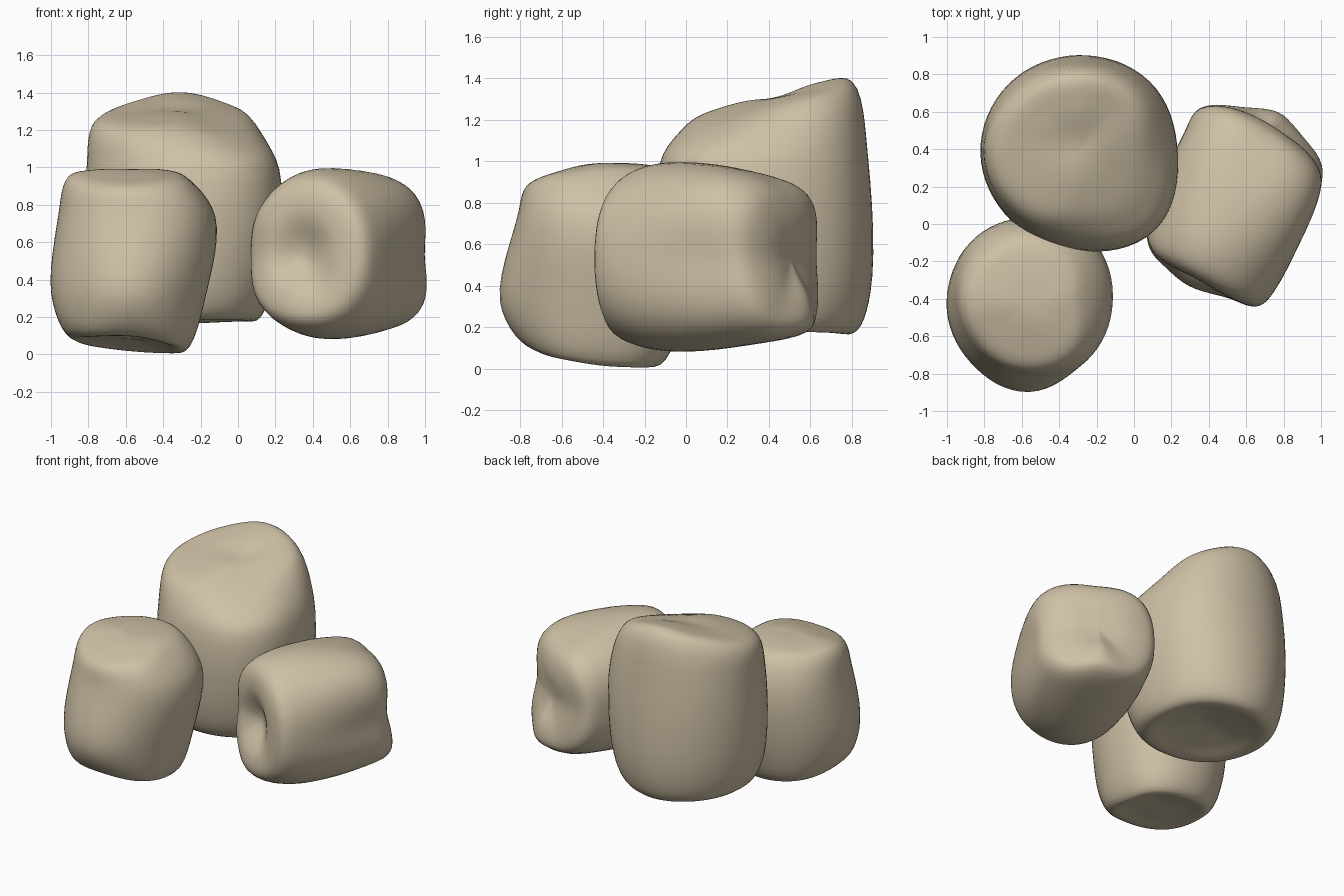
import bpy, bmesh, math
from mathutils import Vector, Matrix

if "Cube" in bpy.data.objects:
    bpy.data.objects.remove(bpy.data.objects["Cube"])

stone = bpy.data.materials.new("warm_tan_stone")
stone.diffuse_color = (0.62, 0.53, 0.38, 1)
stone.use_nodes = True
stone.node_tree.nodes["Principled BSDF"].inputs["Base Color"].default_value = stone.diffuse_color
N = 64      # points round each rock
STEPS = 6   # points between profile keys


def lerp(a, b, t):
    return a * (1 - t) + b * t


def periodic(vals, u):
    """Smooth closed curve through a list of numbers."""
    n = len(vals)
    i = int(u)
    t = u - i
    a, b, c, d = (vals[(i + k) % n] for k in (-1, 0, 1, 2))
    return 0.5 * (2*b + (c-a)*t + (2*a-5*b+4*c-d)*t*t + (3*b-a-3*c+d)*t**3)


def centripetal(p0, p1, p2, p3, s):
    """Centripetal curve between p1 and p2."""
    t0 = 0
    t1 = t0 + max((p1 - p0).length, 1e-4) ** 0.5
    t2 = t1 + max((p2 - p1).length, 1e-4) ** 0.5
    t3 = t2 + max((p3 - p2).length, 1e-4) ** 0.5
    t = lerp(t1, t2, s)
    a1 = lerp(p0, p1, (t - t0) / (t1 - t0))
    a2 = lerp(p1, p2, (t - t1) / (t2 - t1))
    a3 = lerp(p2, p3, (t - t2) / (t3 - t2))
    b1 = lerp(a1, a2, (t - t0) / (t2 - t0))
    b2 = lerp(a2, a3, (t - t1) / (t3 - t1))
    return lerp(b1, b2, (t - t1) / (t2 - t1))


def rock(name, frame, sides, ends, bulge, columns):
    """Lumpy drum. columns, every 45 degrees: base rim radius and height,
    lower radius, upper radius, top rim radius and height."""
    bm = bmesh.new()
    low, high = sides
    base, top = ends
    cols = list(zip(*columns))
    rings = []
    for k in range(N):
        ang = 2 * math.pi * k / N
        rb, zb, rl, ru, rt, zt = (periodic(c, 8 * k / N) for c in cols)
        mb = lerp(base, zb, 0.6) - bulge[0]
        mt = lerp(top, zt, 0.6) + bulge[1]
        keys = [Vector(p) for p in (
            (-0.6*rb, mb), (0, base), (0.6*rb, mb), (rb, zb), (rl, low),
            (ru, high), (rt, zt), (0.6*rt, mt), (0, top), (-0.6*rt, mt))]
        pts = []
        for i in range(1, len(keys) - 2):
            for s in range(STEPS):
                pts.append(centripetal(*keys[i-1:i+3], s / STEPS))
        rings.append([bm.verts.new((p.x*math.cos(ang), p.x*math.sin(ang), p.y))
                      for p in pts[1:]])
    v0 = bm.verts.new((0, 0, base))
    v1 = bm.verts.new((0, 0, top))
    for k in range(N):
        a, b = rings[k], rings[(k + 1) % N]
        bm.faces.new((v0, b[0], a[0]))
        bm.faces.new((v1, a[-1], b[-1]))
        for i in range(len(a) - 1):
            bm.faces.new((a[i], b[i], b[i+1], a[i+1]))
    bm.transform(frame)
    for _ in range(2):
        bmesh.ops.smooth_vert(bm, verts=bm.verts, factor=0.4,
                              use_axis_x=True, use_axis_y=True, use_axis_z=True)
    bmesh.ops.recalc_face_normals(bm, faces=bm.faces)
    for f in bm.faces:
        f.smooth = True
    me = bpy.data.meshes.new(name)
    bm.to_mesh(me)
    bm.free()
    me.materials.append(stone)
    ob = bpy.data.objects.new(name, me)
    bpy.context.collection.objects.link(ob)


# Tall rock at the back, top sloping to the front
rock("tall_back_rock", Matrix.Translation((-0.3, 0.38, 0)), (0.36, 1.0), (0.25, 1.30),
     (0, 0.025), [
    (0.40, 0.18, 0.48, 0.52, 0.37, 1.22),
    (0.42, 0.18, 0.51, 0.53, 0.43, 1.31),
    (0.43, 0.17, 0.51, 0.50, 0.42, 1.39),
    (0.42, 0.18, 0.50, 0.51, 0.43, 1.33),
    (0.41, 0.19, 0.50, 0.51, 0.47, 1.24),
    (0.41, 0.19, 0.49, 0.49, 0.43, 1.19),
    (0.40, 0.19, 0.49, 0.50, 0.37, 1.18),
    (0.42, 0.19, 0.52, 0.57, 0.44, 1.13)])

# Squat rock at front left, base sloping up to the front
rock("front_left_rock", Matrix.Translation((-0.56, -0.42, 0)), (0.32, 0.74), (0.08, 0.99),
     (0, 0.02), [
    (0.28, 0.02, 0.39, 0.44, 0.28, 0.95),
    (0.31, 0.01, 0.42, 0.47, 0.33, 0.95),
    (0.30, 0.02, 0.42, 0.45, 0.35, 0.95),
    (0.33, 0.05, 0.43, 0.44, 0.35, 0.95),
    (0.34, 0.09, 0.44, 0.40, 0.35, 0.95),
    (0.38, 0.11, 0.45, 0.39, 0.34, 0.90),
    (0.35, 0.11, 0.48, 0.39, 0.35, 0.88),
    (0.32, 0.06, 0.41, 0.43, 0.35, 0.91)])

# Rock at right, lying on its side with a dented front end
lying = Matrix(((0.89, 0, 0.46, 0.52),
                (-0.46, 0, 0.89, 0.10),
                (0, 1, 0, 0.53),
                (0, 0, 0, 1)))
rock("lying_right_rock", lying, (-0.24, 0.2), (-0.36, 0.46), (0.05, 0.04), [
    (0.38, -0.41, 0.42, 0.39, 0.35, 0.36),
    (0.40, -0.41, 0.46, 0.49, 0.41, 0.38),
    (0.39, -0.40, 0.46, 0.43, 0.34, 0.42),
    (0.34, -0.40, 0.41, 0.45, 0.40, 0.42),
    (0.30, -0.38, 0.37, 0.40, 0.39, 0.38),
    (0.34, -0.42, 0.40, 0.44, 0.40, 0.44),
    (0.35, -0.47, 0.44, 0.42, 0.33, 0.54),
    (0.39, -0.42, 0.46, 0.46, 0.40, 0.44)])
